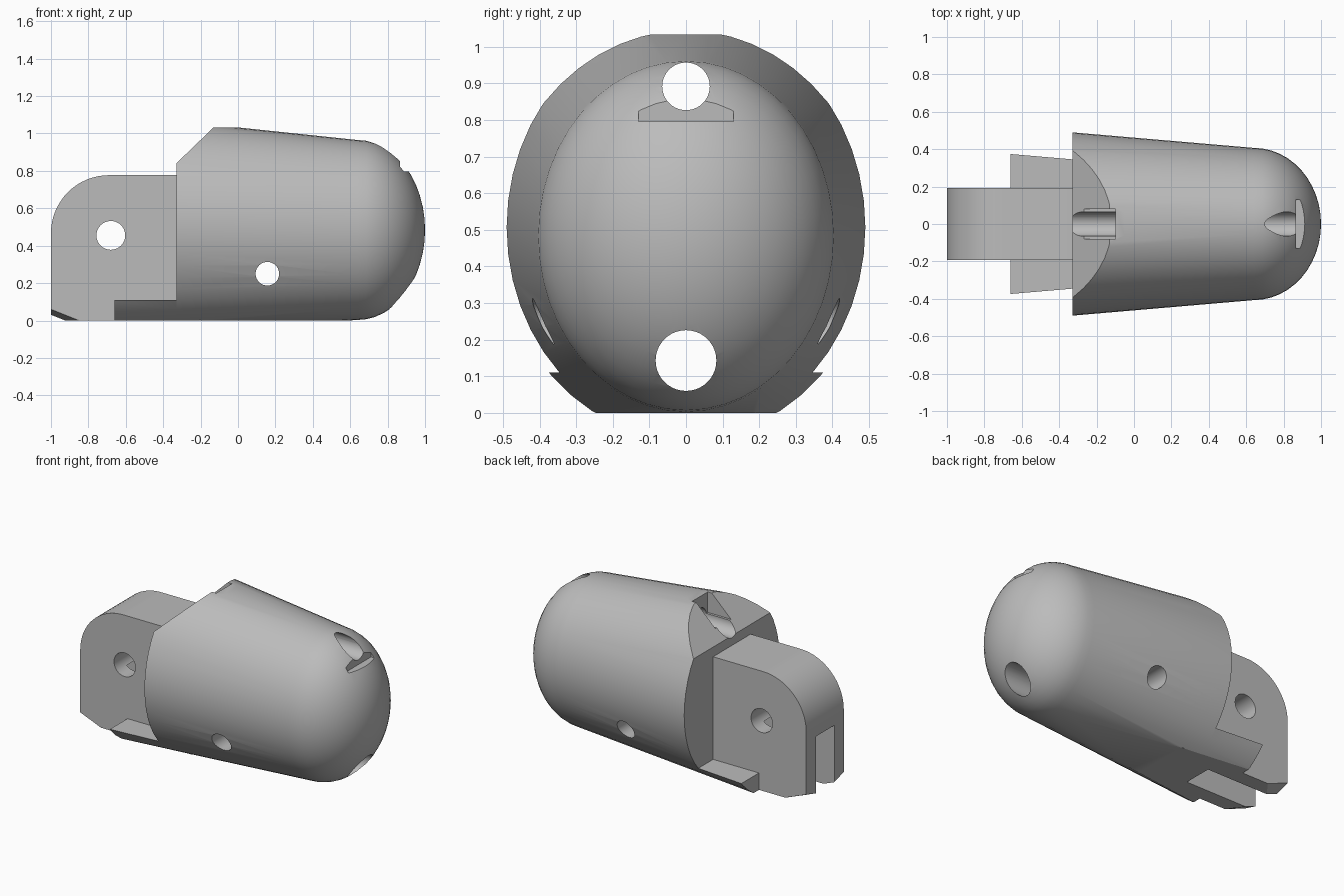
import bpy, bmesh, math
from mathutils import Vector, Matrix

old = bpy.data.objects.get("Cube")
if old:
    bpy.data.objects.remove(old, do_unlink=True)

grey = bpy.data.materials.new("plain grey")
grey.use_nodes = True
grey.diffuse_color = (0.5, 0.5, 0.5, 1)
grey.node_tree.nodes["Principled BSDF"].inputs["Base Color"].default_value = (0.5, 0.5, 0.5, 1)


def make_object(name, bm):
    bmesh.ops.recalc_face_normals(bm, faces=bm.faces)
    mesh = bpy.data.meshes.new(name)
    bm.to_mesh(mesh)
    bm.free()
    mesh.materials.append(grey)
    obj = bpy.data.objects.new(name, mesh)
    bpy.context.collection.objects.link(obj)
    return obj


def slice_off(bm, point, normal):
    """Remove everything on the normal side of a plane and cap the cut."""
    cut = bmesh.ops.bisect_plane(bm, geom=bm.verts[:] + bm.edges[:] + bm.faces[:],
                                 plane_co=point, plane_no=normal, clear_outer=True)
    edges = [e for e in cut["geom_cut"] if isinstance(e, bmesh.types.BMEdge)]
    if edges:
        bmesh.ops.contextual_create(bm, geom=edges)


def box(name, low, high):
    bm = bmesh.new()
    low, high = Vector(low), Vector(high)
    bmesh.ops.create_cube(bm, size=1, matrix=Matrix.Translation((low + high) / 2)
                          @ Matrix.Diagonal((*(high - low), 1)))
    return make_object(name, bm)


def rod(name, start, end, radius):
    bm = bmesh.new()
    start, end = Vector(start), Vector(end)
    turn = (end - start).to_track_quat('Z', 'Y').to_matrix().to_4x4()
    bmesh.ops.create_cone(bm, cap_ends=True, segments=40, radius1=radius, radius2=radius,
                          depth=(end - start).length,
                          matrix=Matrix.Translation((start + end) / 2) @ turn)
    return make_object(name, bm)


def combine(target, tool, operation):
    mod = target.modifiers.new(operation, 'BOOLEAN')
    mod.operation, mod.solver, mod.object = operation, 'EXACT', tool
    bpy.context.view_layer.objects.active = target
    bpy.ops.object.modifier_apply(modifier=mod.name)
    bpy.data.objects.remove(tool, do_unlink=True)


# Tapered oval shell with a domed tip: (x, centre z, half width, half height)
SIDES = 48
rings = [(-0.66, 0.515, 0.518, 0.587), (-0.33, 0.507, 0.49, 0.56)]
for i in range(12):
    t = math.radians(90 * i / 12)
    rings.append((0.64 + 0.36 * math.sin(t), 0.484, 0.407 * math.cos(t), 0.481 * math.cos(t)))

bm = bmesh.new()
loops = []
for x, cz, ry, rz in rings:
    angles = [math.tau * k / SIDES for k in range(SIDES)]
    loops.append([bm.verts.new((x, ry * math.cos(a), cz + rz * math.sin(a))) for a in angles])
for a, b in zip(loops, loops[1:]):
    for k in range(SIDES):
        n = (k + 1) % SIDES
        bm.faces.new((a[k], a[n], b[n], b[k]))
bm.faces.new(loops[0])
tip = bm.verts.new((1, 0, 0.484))
for k in range(SIDES):
    bm.faces.new((loops[-1][k], loops[-1][(k + 1) % SIDES], tip))
bmesh.ops.recalc_face_normals(bm, faces=bm.faces)

# Flat sole, flat crown and sloped rear edge
slice_off(bm, (0, 0, 0), (0, 0, -1))
slice_off(bm, (0, 0, 1.033), (0, 0, 1))
slice_off(bm, (-0.13, 0, 1.033), (-0.193, 0, 0.2))
body = make_object("fingertip_body", bm)

# Leave only the low side ledges behind the rear face
combine(body, box("rear_cutter", (-1.2, -1, 0.11), (-0.33, 1, 1.5)), 'DIFFERENCE')

# Hinge block with a rounded upper corner and clipped lower corners
bm = bmesh.new()
outline = [(-0.2, 0), (-1, 0)]
for i in range(17):
    t = math.radians(90 * i / 16)
    outline.append((-0.69 - 0.31 * math.cos(t), 0.467 + 0.31 * math.sin(t)))
outline.append((-0.2, 0.777))
face = bm.faces.new([bm.verts.new((x, -0.193, z)) for x, z in outline])
side = bmesh.ops.extrude_face_region(bm, geom=[face])["geom"]
bmesh.ops.translate(bm, vec=(0, 0.386, 0),
                    verts=[v for v in side if isinstance(v, bmesh.types.BMVert)])
bmesh.ops.recalc_face_normals(bm, faces=bm.faces)
for s in (-1, 1):
    slice_off(bm, (-1, s * 0.193, 0.06), (-0.4, s * 0.3, -1))
combine(body, make_object("hinge_block", bm), 'UNION')

# Hinge slot, tendon channels, cross holes, rear pocket and tip notch
cutters = [
    box("hinge_slot", (-1.1, -0.095, -0.1), (-0.48, 0.095, 0.40)),
    rod("lower_channel", (-0.7, 0, 0.143), (1.2, 0, 0.143), 0.083),
    rod("upper_channel", (-0.8, 0, 0.892), (1.2, 0, 0.892), 0.065),
    rod("hinge_pin_hole", (-0.68, -1, 0.455), (-0.68, 1, 0.455), 0.077),
    rod("side_hole", (0.157, -1, 0.25), (0.157, 1, 0.25), 0.063),
    box("rear_pocket", (-0.4, -0.08, 0.9), (-0.1, 0.08, 1.2)),
    box("tip_notch", (0.866, -0.13, 0.796), (1.2, 0.13, 1.2)),
]
for cutter in cutters:
    combine(body, cutter, 'DIFFERENCE')

# Smooth curves, crisp cut edges
bpy.ops.object.select_all(action='DESELECT')
body.select_set(True)
bpy.context.view_layer.objects.active = body
bpy.ops.object.shade_smooth_by_angle(angle=math.radians(25))
